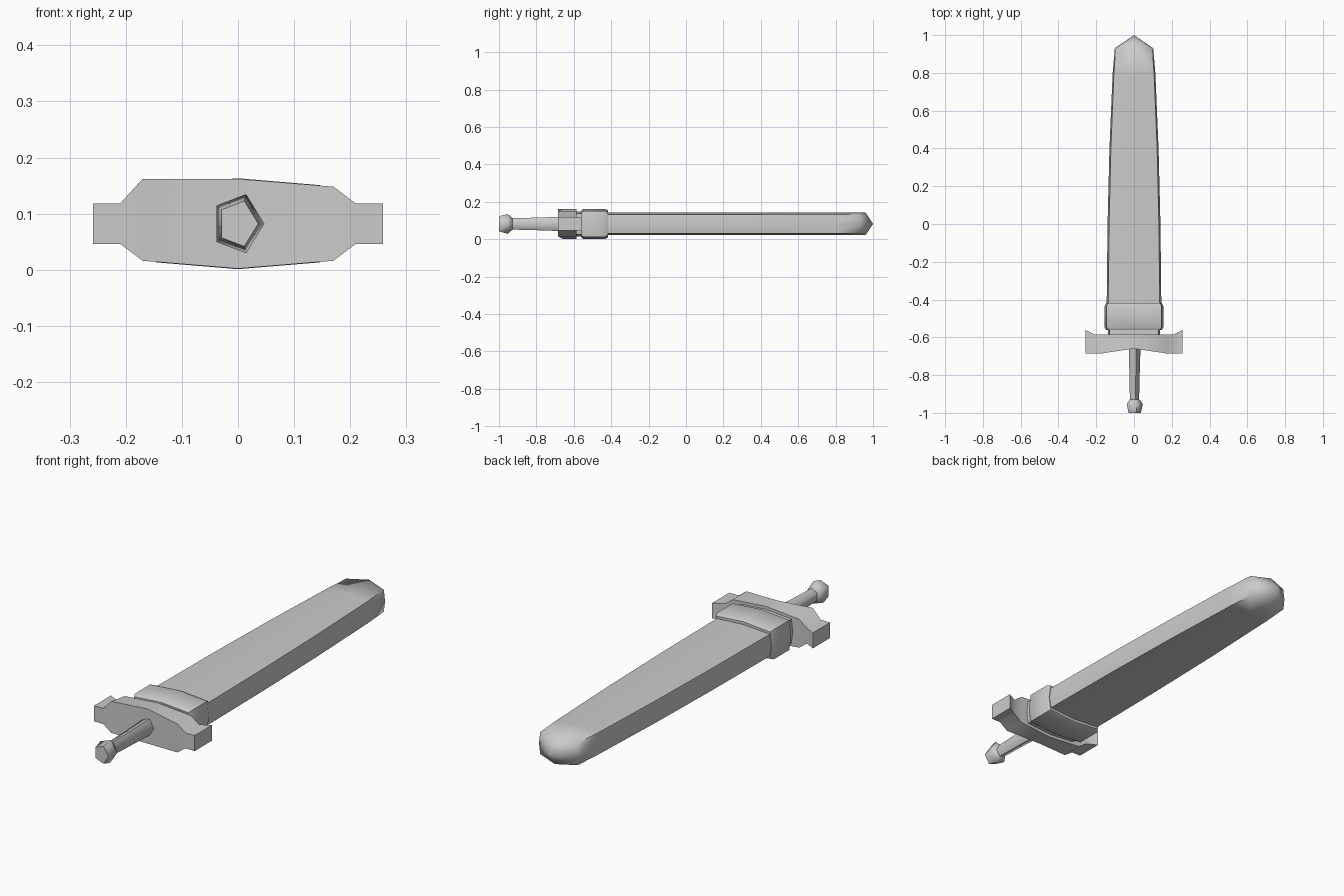
import bpy, bmesh
from math import cos, sin, tau, radians

if "Cube" in bpy.data.objects:
    bpy.data.objects.remove(bpy.data.objects["Cube"])

Z0 = 0.082  # height of the sword's centre line


def loft(name, rings, angle=45, tip=None):
    """Skin equal-length point rings, closing the ends with a cap or a tip point."""
    bm = bmesh.new()
    loops = [[bm.verts.new(p) for p in ring] for ring in rings]
    n = len(loops[0])
    for a, b in zip(loops, loops[1:]):
        for i in range(n):
            j = (i + 1) % n
            bm.faces.new((a[i], a[j], b[j], b[i]))
    bm.faces.new(loops[0])
    if tip:
        t = bm.verts.new(tip)
        for i in range(n):
            bm.faces.new((loops[-1][i], loops[-1][(i + 1) % n], t))
    else:
        bm.faces.new(loops[-1])
    bmesh.ops.recalc_face_normals(bm, faces=bm.faces)
    mesh = bpy.data.meshes.new(name)
    bm.to_mesh(mesh)
    bm.free()
    obj = bpy.data.objects.new(name, mesh)
    bpy.context.collection.objects.link(obj)
    bpy.ops.object.select_all(action='DESELECT')
    obj.select_set(True)
    bpy.context.view_layer.objects.active = obj
    bpy.ops.object.shade_smooth_by_angle(angle=radians(angle))
    return obj


def slab(y, w, h, ridge_dy=0.0):
    """Eight-sided flat section: central ridges, shoulders and bulged sides."""
    s, c = w * 0.94, h * 0.85
    pts = [(w, 0), (s, c), (0, h), (-s, c), (-w, 0), (-s, -c), (0, -h), (s, -c)]
    return [(x, y + (ridge_dy if x == 0 else 0), Z0 + z) for x, z in pts]


# Broad tapering blade with a short wedge tip
blade = [slab(-0.45, 0.145, 0.06), slab(0.0, 0.14, 0.06), slab(0.4, 0.13, 0.06),
         slab(0.8, 0.113, 0.06), slab(0.93, 0.102, 0.06, 0.03)]
loft("blade", blade, 70, tip=(0, 1.0, Z0))

# Collar around the blade root
loft("blade_collar", [slab(-0.56, 0.147, 0.073), slab(-0.548, 0.155, 0.081),
                      slab(-0.435, 0.155, 0.081), slab(-0.418, 0.147, 0.073)], 50)

# Narrow neck joining collar and guard
loft("blade_neck", [slab(-0.60, 0.138, 0.066), slab(-0.55, 0.138, 0.066)], 50)

# Cross guard: (x, front y, back y, half height), mirrored about the centre
half = [(0.258, -0.685, -0.56, 0.036), (0.21, -0.685, -0.585, 0.036),
        (0.17, -0.685, -0.585, 0.066), (0, -0.66, -0.585, 0.08)]
sections = [(-x, f, b, h) for x, f, b, h in half] + half[-2::-1]
guard = []
for x, f, b, h in sections:
    lift = 0.014 if x == -0.17 else 0  # uneven front corner on the left
    guard.append([(x, f, Z0 - h), (x, f, Z0 + h + lift), (x, b, Z0 + h), (x, b, Z0 - h)])
loft("cross_guard", guard, 45)


def pentagon(y, r):
    return [(r * cos(tau * i / 5), y, Z0 + 1.18 * r * sin(tau * i / 5)) for i in range(5)]


# Five-sided grip and pommel
loft("grip", [pentagon(-0.93, 0.027), pentagon(-0.80, 0.030), pentagon(-0.64, 0.035)], 75)
loft("pommel", [pentagon(-1.0, 0.036), pentagon(-0.953, 0.047), pentagon(-0.928, 0.028)], 75)
